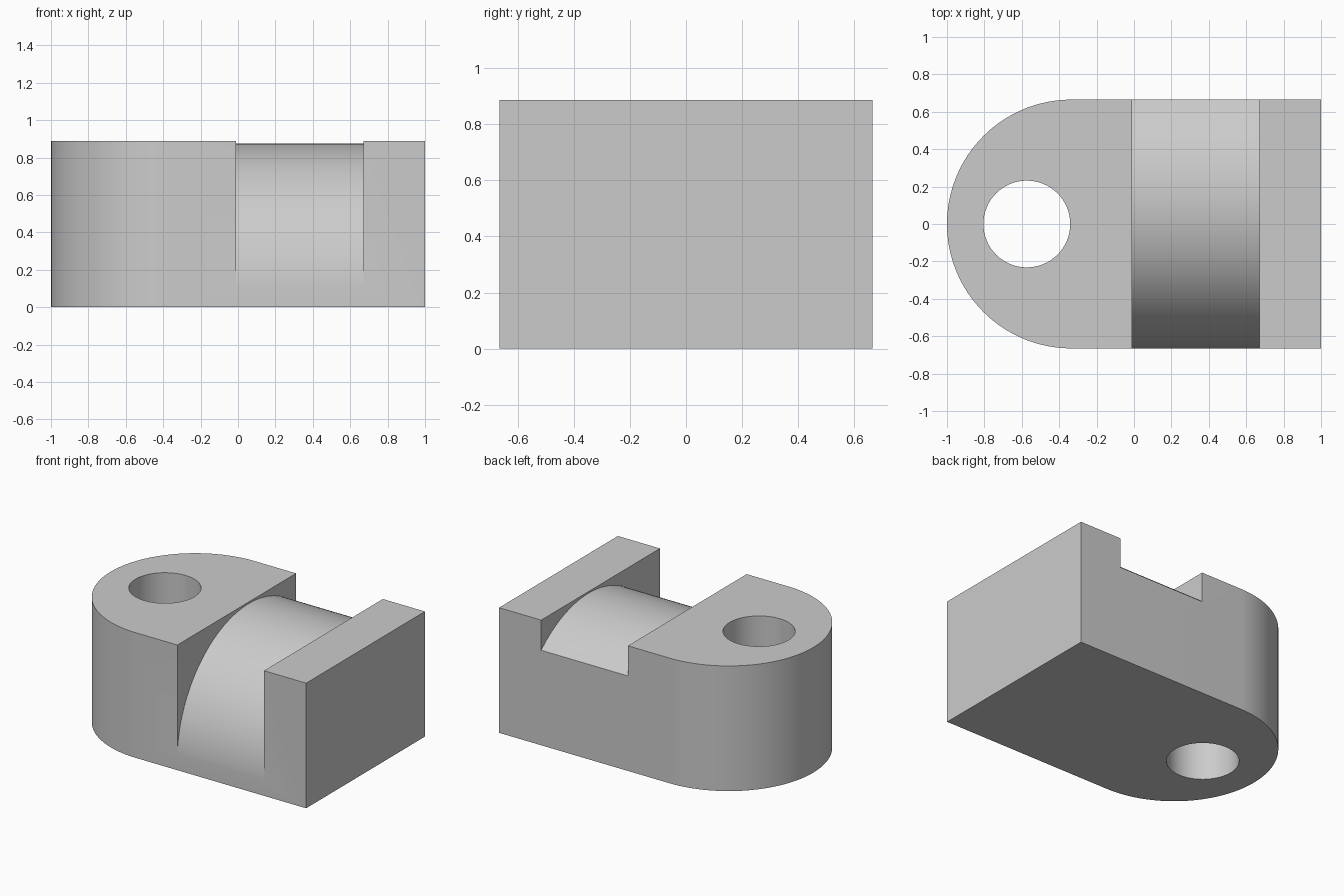
import bpy, bmesh
from math import sin, cos, pi, radians
from mathutils import Vector

cube = bpy.data.objects.get("Cube")
if cube:
    bpy.data.objects.remove(cube, do_unlink=True)

HALF_W, HEIGHT = 0.665, 0.887
END_X = -1 + HALF_W

grey = bpy.data.materials.new("plain grey")
grey.use_nodes = True
colour = (0.6, 0.6, 0.6, 1)
grey.diffuse_color = colour
grey.node_tree.nodes["Principled BSDF"].inputs["Base Color"].default_value = colour


def arc(cx, cy, r, start, end, steps):
    """Points along a circular arc, angles in degrees."""
    angles = [radians(start + (end - start) * i / steps) for i in range(steps + 1)]
    return [(cx + r * cos(a), cy + r * sin(a)) for a in angles]


def prism(name, points, offset):
    """Extrude a closed outline of 3D points by an offset."""
    bm = bmesh.new()
    face = bm.faces.new([bm.verts.new(p) for p in points])
    extruded = bmesh.ops.extrude_face_region(bm, geom=[face])["geom"]
    verts = [g for g in extruded if isinstance(g, bmesh.types.BMVert)]
    bmesh.ops.translate(bm, verts=verts, vec=Vector(offset))
    bmesh.ops.recalc_face_normals(bm, faces=bm.faces)
    mesh = bpy.data.meshes.new(name)
    bm.to_mesh(mesh)
    bm.free()
    mesh.materials.append(grey)
    obj = bpy.data.objects.new(name, mesh)
    bpy.context.collection.objects.link(obj)
    return obj


def cut(target, cutter):
    """Subtract the cutter and discard it."""
    cutter.hide_render = True
    mod = target.modifiers.new("cut", "BOOLEAN")
    mod.operation, mod.solver, mod.object = "DIFFERENCE", "EXACT", cutter
    bpy.context.view_layer.objects.active = target
    bpy.ops.object.modifier_apply(modifier=mod.name)
    bpy.data.objects.remove(cutter, do_unlink=True)


# Block with one rounded end
outline = arc(END_X, 0, HALF_W, 90, 270, 64) + [(1, -HALF_W), (1, HALF_W)]
block = prism("block", [(x, y, 0) for x, y in outline], (0, 0, HEIGHT))

# Upright round hole through the rounded end
hole = arc(-0.573, 0, 0.232, 0, 360, 64)[:-1]
cut(block, prism("hole_cutter", [(x, y, -0.1) for x, y in hole], (0, 0, HEIGHT + 0.2)))

# Cross slot whose floor is a convex arc, flush with the front face low down
floor = arc(0.134, 0.075, 0.8, 180, 30, 64)
slot = floor + [(0.9, 1.1), (-0.8, 1.1), (-0.8, 0.075)]
cut(block, prism("slot_cutter", [(-0.01, y, z) for y, z in slot], (0.68, 0, 0)))

# Smooth the curved walls, keep the edges sharp
bpy.ops.object.select_all(action="DESELECT")
block.select_set(True)
bpy.context.view_layer.objects.active = block
bpy.ops.object.shade_smooth_by_angle(angle=radians(30))
